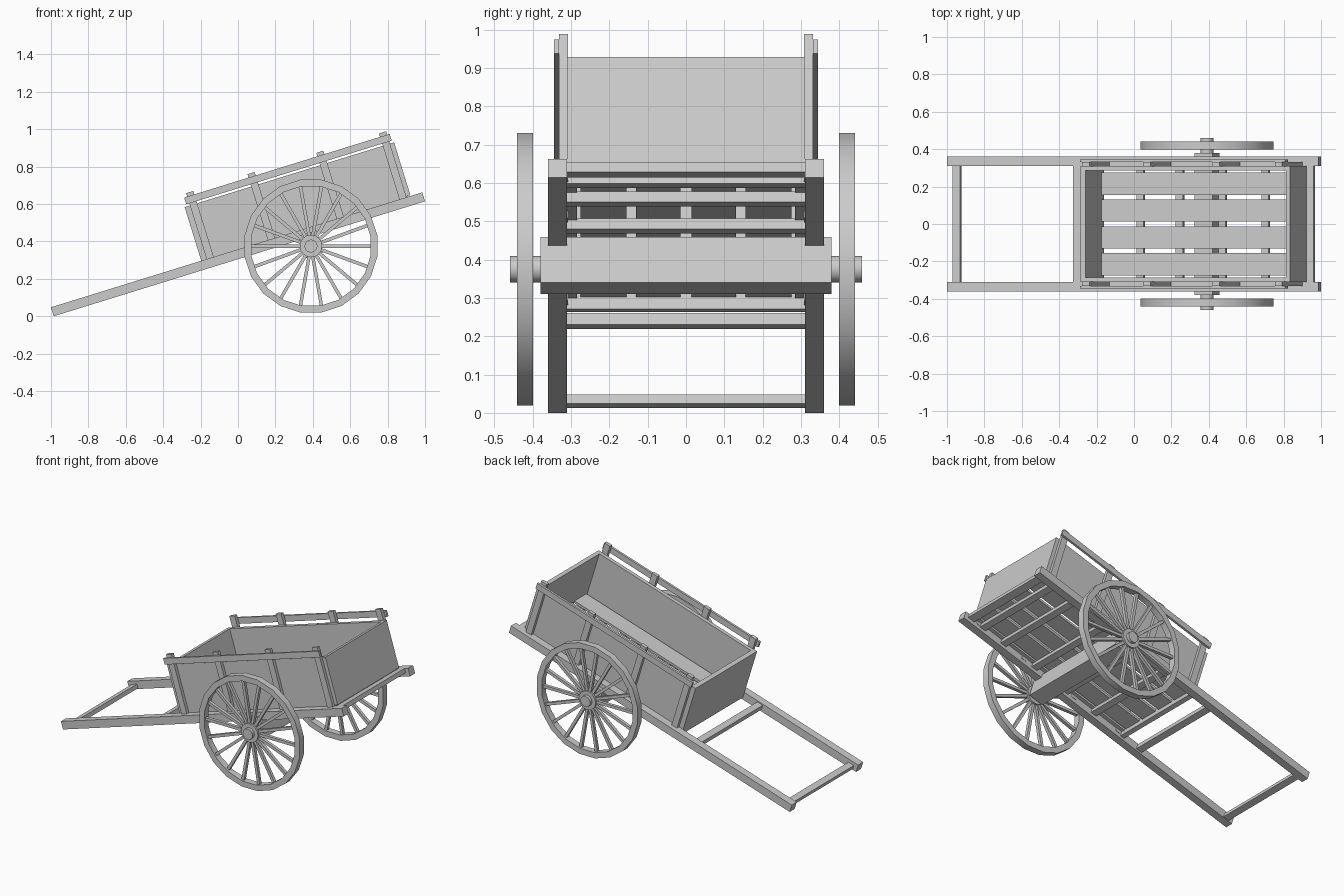
import bpy, bmesh
from math import radians, cos, sin, tau, pi
from mathutils import Matrix, Vector

if "Cube" in bpy.data.objects:
    bpy.data.objects.remove(bpy.data.objects["Cube"])

# The whole cart bed is tilted; u runs along the shafts, w is perpendicular to them
TILT = Matrix.Translation((0, 0, 0.331)) @ Matrix.Rotation(radians(-17.2), 4, 'Y')
HUB = Vector((0.39, 0, 0.375))


def make_object(name, bm, matrix=Matrix()):
    bmesh.ops.recalc_face_normals(bm, faces=bm.faces)
    mesh = bpy.data.meshes.new(name)
    bm.to_mesh(mesh)
    bm.free()
    obj = bpy.data.objects.new(name, mesh)
    obj.matrix_world = matrix
    bpy.context.collection.objects.link(obj)
    return obj


def add_box(bm, u, v, w, matrix=Matrix()):
    size = Matrix.Diagonal((u[1] - u[0], v[1] - v[0], w[1] - w[0], 1))
    mid = Matrix.Translation((sum(u) / 2, sum(v) / 2, sum(w) / 2))
    bmesh.ops.create_cube(bm, size=1, matrix=matrix @ mid @ size)


def bed_part(name, u, v, w):
    bm = bmesh.new()
    add_box(bm, u, v, w)
    return make_object(name, bm, TILT)


def both_sides(name, u, v, w):
    bed_part(name + "_left", u, v, w)
    bed_part(name + "_right", u, (-v[1], -v[0]), w)


def smooth(obj):
    bpy.ops.object.select_all(action='DESELECT')
    obj.select_set(True)
    bpy.context.view_layer.objects.active = obj
    bpy.ops.object.shade_smooth_by_angle(angle=radians(30))


def lathe(name, profile, sides, location):
    """Closed (radius, y) profile revolved around the y axis."""
    bm = bmesh.new()
    rings = []
    for i in range(sides):
        a = tau * (i + 0.5) / sides
        rings.append([bm.verts.new((r * cos(a), y, r * sin(a))) for r, y in profile])
    n = len(profile)
    for i in range(sides):
        a, b = rings[i], rings[(i + 1) % sides]
        for j in range(n):
            k = (j + 1) % n
            bm.faces.new((a[j], a[k], b[k], b[j]))
    obj = make_object(name, bm, Matrix.Translation(location))
    smooth(obj)
    return obj


def cylinder(name, radius, y0, y1, sides):
    bm = bmesh.new()
    m = Matrix.Rotation(pi / 2, 4, 'X')
    bmesh.ops.create_cone(bm, cap_ends=True, segments=sides, radius1=radius,
                          radius2=radius, depth=y1 - y0, matrix=m)
    obj = make_object(name, bm, Matrix.Translation(HUB + Vector((0, (y0 + y1) / 2, 0))))
    smooth(obj)


# Shafts and the cross bars joining them
both_sides("shaft", (-1.039, 1.039), (0.31, 0.36), (-0.025, 0.025))
bed_part("handle_bar", (-1.013, -0.973), (-0.31, 0.31), (-0.02, 0.005))
bed_part("front_cross_bar", (-0.335, -0.295), (-0.31, 0.31), (-0.014, 0.018))
bed_part("tail_cross_bar", (0.965, 1.013), (-0.31, 0.31), (-0.002, 0.025))

# Slats under the floor
for i, u in enumerate((0.04, 0.26, 0.50, 0.74, 0.90)):
    bed_part(f"floor_slat_{i + 1}", (u - 0.02, u + 0.02), (-0.31, 0.31), (-0.005, 0.023))

# Floor planks
both_sides("inner_plank", (-0.17, 0.96), (0.014, 0.13), (0.023, 0.038))
both_sides("outer_plank", (-0.17, 0.96), (0.155, 0.275), (0.023, 0.038))

# Box walls
both_sides("side_wall", (-0.19, 0.955), (0.285, 0.31), (0.02, 0.325))
bed_part("front_wall", (-0.198, -0.17), (-0.31, 0.31), (-0.01, 0.325))
bed_part("tail_wall", (0.95, 0.974), (-0.31, 0.31), (0.03, 0.325))

# Side posts with a rail fixed to their outer faces
for i, u in enumerate((-0.148, 0.195, 0.58, 0.931)):
    both_sides(f"post_{i + 1}", (u - 0.02, u + 0.02), (0.308, 0.331), (0.0, 0.394))
both_sides("rail", (-0.185, 0.965), (0.331, 0.345), (0.337, 0.375))

# Axle beam and axle
bed_part("axle_beam", (0.338, 0.438), (-0.38, 0.38), (-0.1265, -0.0015))
cylinder("axle", 0.035, -0.46, 0.46, 12)

# Wheels: rim, hub and spokes
for side, s in (("left", 1), ("right", -1)):
    y = 0.42 * s
    centre = HUB + Vector((0, y, 0))
    lathe("rim_" + side, [(0.3595, -0.021), (0.3595, 0.021), (0.323, 0.021), (0.323, -0.021)],
          20, centre)
    cylinder("hub_" + side, 0.06, y - 0.021, y + 0.021, 16)
    bm = bmesh.new()
    for i in range(18):
        add_box(bm, (0.05, 0.33), (-0.01, 0.01), (-0.009, 0.009),
                Matrix.Rotation(tau * i / 18, 4, 'Y'))
    make_object("spokes_" + side, bm, Matrix.Translation(centre))
